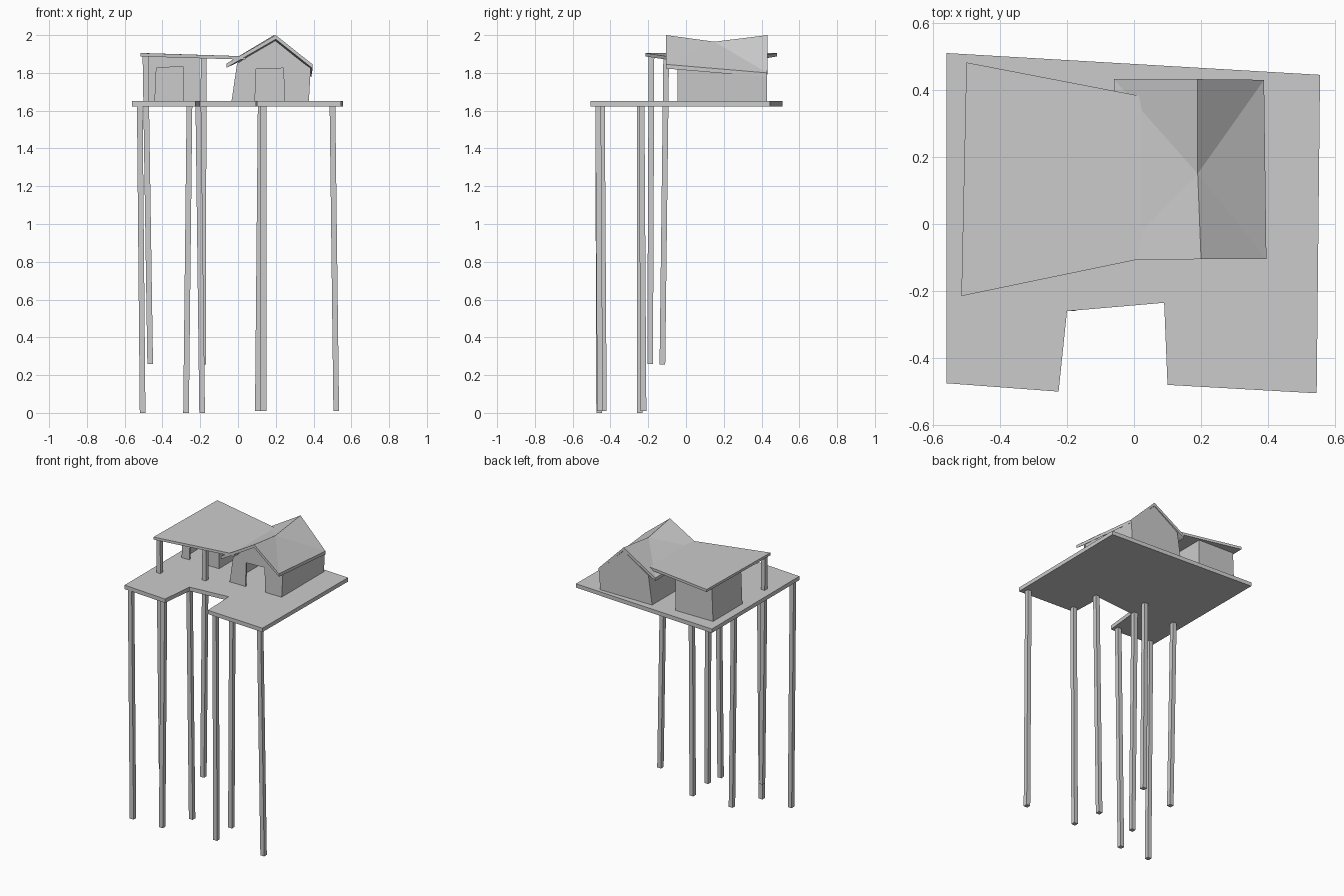
import bpy, bmesh
from mathutils import Vector


def finish(name, bm):
    bmesh.ops.recalc_face_normals(bm, faces=bm.faces)
    me = bpy.data.meshes.new(name)
    bm.to_mesh(me)
    bm.free()
    ob = bpy.data.objects.new(name, me)
    bpy.context.collection.objects.link(ob)
    return ob


def panel(name, pts, vec):
    """Flat polygon extruded along a vector."""
    bm = bmesh.new()
    a = [bm.verts.new(p) for p in pts]
    b = [bm.verts.new(Vector(p) + Vector(vec)) for p in pts]
    n = len(pts)
    bm.faces.new(a)
    bm.faces.new(b[::-1])
    for i in range(n):
        j = (i + 1) % n
        bm.faces.new((a[i], a[j], b[j], b[i]))
    return finish(name, bm)


def post(name, bottom, top, w=0.015):
    x, y, z = bottom
    pts = [(x - w, y - w, z), (x + w, y - w, z), (x + w, y + w, z), (x - w, y + w, z)]
    panel(name, pts, Vector(top) - Vector(bottom))


def wall_xz(name, profile, y, depth):
    panel(name, [(x, y, z) for x, z in profile], (0, depth, 0))


T = 0.012    # wall thickness
F = 1.645    # floor level

# notched platform
deck = [(-0.56, 0.51), (-0.56, -0.475), (-0.225, -0.5), (-0.2, -0.26),
        (0.09, -0.235), (0.1, -0.48), (0.545, -0.505), (0.555, 0.445)]
panel("platform", [(x, y, 1.65) for x, y in deck], (0, 0, -0.028))

# stilts, the last two run through the deck up to the canopy
stilts = [((-0.505, -0.46, 0), (-0.52, -0.46, 1.63)),
          ((-0.275, -0.46, 0), (-0.257, -0.465, 1.63)),
          ((0.135, -0.435, 0.01), (0.135, -0.445, 1.63)),
          ((0.52, -0.455, 0.01), (0.5, -0.465, 1.63)),
          ((-0.19, -0.245, 0), (-0.21, -0.245, 1.63)),
          ((0.105, -0.225, 0.01), (0.12, -0.235, 1.63)),
          ((-0.465, -0.19, 0.26), (-0.49, -0.183, 1.893)),
          ((-0.185, -0.125, 0.255), (-0.182, -0.105, 1.882))]
for i, (b, t) in enumerate(stilts):
    post(f"stilt_{i + 1}", b, t)

# flat canopy over the left hut
panel("canopy_roof", [(-0.515, -0.215, 1.905), (0.04, -0.1, 1.888),
                      (0.04, 0.378, 1.888), (-0.5, 0.482, 1.905)], (0, 0, -0.018))

# left hut with doorway
wall_xz("left_hut_front", [(-0.5, F), (-0.44, F), (-0.432, 1.825), (-0.29, 1.835), (-0.29, F),
                           (-0.205, F), (-0.205, 1.88), (-0.49, 1.888)], 0.08, T)
wall_xz("left_hut_back", [(-0.5, F), (-0.205, F), (-0.205, 1.88), (-0.49, 1.888)], 0.41, -T)
panel("left_hut_left_wall", [(-0.5, 0.08, F), (-0.5, 0.41, F),
                             (-0.49, 0.41, 1.888), (-0.49, 0.08, 1.888)], (T, 0, 0))
panel("left_hut_right_wall", [(-0.205, 0.08, F), (-0.205, 0.41, F),
                              (-0.205, 0.41, 1.88), (-0.205, 0.08, 1.88)], (-T, 0, 0))

# gabled house with doorway
wall_xz("house_front", [(-0.035, F), (0.09, F), (0.095, 1.82), (0.24, 1.825), (0.247, F),
                        (0.375, F), (0.385, 1.825), (0.195, 1.975), (-0.005, 1.85)], -0.045, T)
wall_xz("house_back", [(-0.035, F), (0.375, F), (0.382, 1.79),
                       (0.19, 1.975), (-0.005, 1.85)], 0.43, -T)
panel("house_left_wall", [(-0.035, -0.045, F), (-0.035, 0.43, F),
                          (-0.005, 0.43, 1.85), (-0.005, -0.045, 1.85)], (T, 0, 0))
panel("house_right_wall", [(0.375, -0.045, F), (0.375, 0.43, F),
                           (0.383, 0.43, 1.79), (0.383, -0.045, 1.825)], (-T, 0, 0))

# saddle-backed gable roof
bm = bmesh.new()
r0, r1, r2 = [bm.verts.new(p) for p in ((0.2, -0.105, 2.0), (0.19, 0.15, 1.965), (0.19, 0.432, 2.0))]
for f, b in (((-0.06, -0.107, 1.85), (-0.06, 0.432, 1.85)),
             ((0.395, -0.105, 1.845), (0.388, 0.43, 1.8))):
    e0, e2 = bm.verts.new(f), bm.verts.new(b)
    for tri in ((r0, r1, e0), (r1, r2, e2), (r1, e2, e0)):
        bm.faces.new(tri)
top = bm.faces[:]
ext = bmesh.ops.extrude_face_region(bm, geom=top, use_keep_orig=True)
lower = [v for v in ext["geom"] if isinstance(v, bmesh.types.BMVert)]
bmesh.ops.translate(bm, verts=lower, vec=(0, 0, -0.022))
finish("gable_roof", bm)
